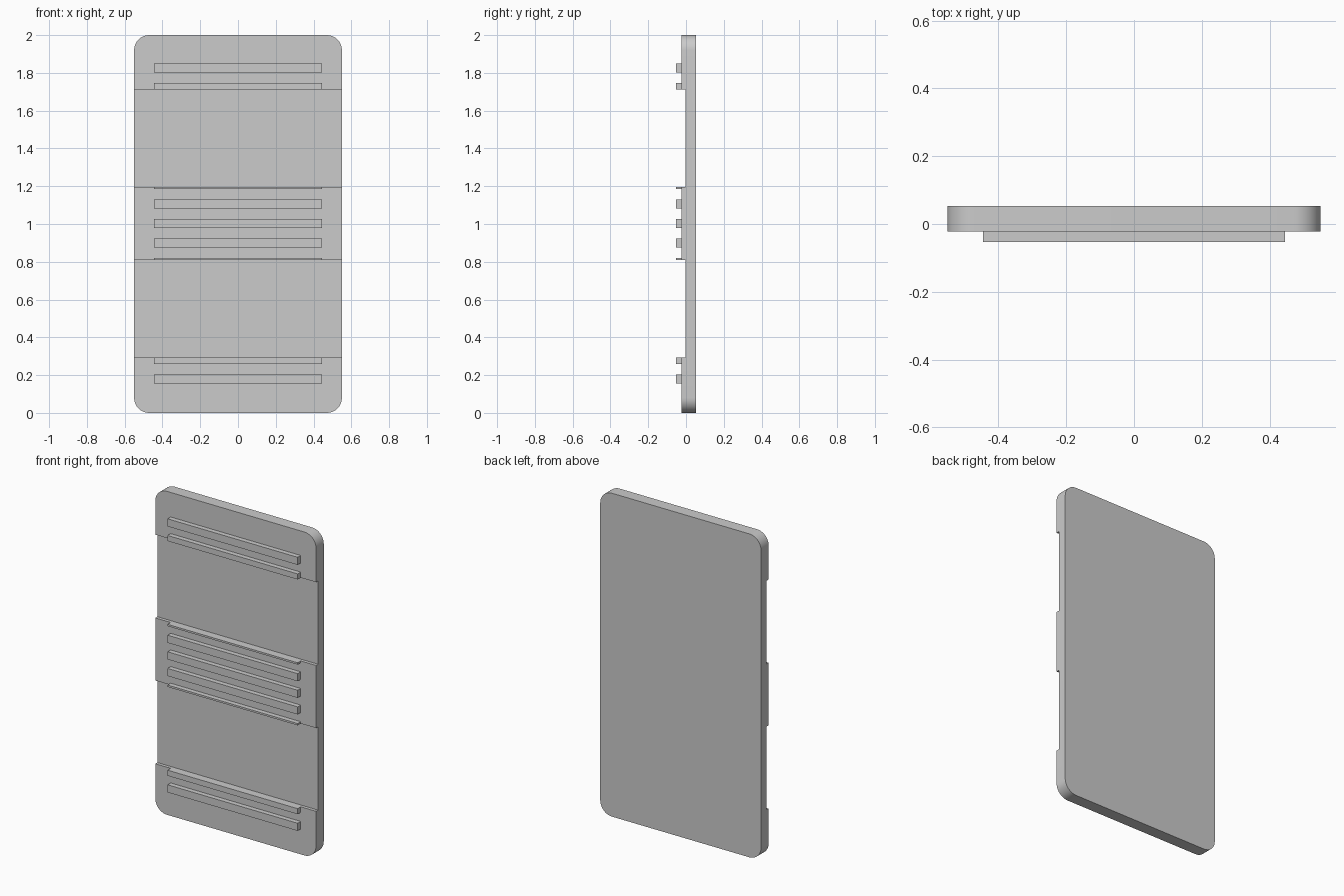
import bpy, bmesh

if "Cube" in bpy.data.objects:
    bpy.data.objects.remove(bpy.data.objects["Cube"])

HALF_W, HEIGHT, RADIUS = 0.55, 2.0, 0.08
BACK, FACE, RECESS, RIB_FRONT = 0.0525, -0.0225, -0.0025, -0.0525
SLOTS = [(0.294, 0.809), (1.196, 1.711)]
MID_Z, PITCH, RIB_H, RIB_HALF_W = 1.0025, 0.1028, 0.047, 0.445


def finish(name, bm):
    bmesh.ops.recalc_face_normals(bm, faces=bm.faces)
    mesh = bpy.data.meshes.new(name)
    bm.to_mesh(mesh)
    bm.free()
    obj = bpy.data.objects.new(name, mesh)
    bpy.context.collection.objects.link(obj)
    return obj


def extrude_x(profile, half_w):
    """Closed (y, z) profile swept from -half_w to half_w."""
    bm = bmesh.new()
    side = bm.faces.new([bm.verts.new((-half_w, y, z)) for y, z in profile])
    out = bmesh.ops.extrude_face_region(bm, geom=[side], use_keep_orig=True)
    moved = [v for v in out["geom"] if isinstance(v, bmesh.types.BMVert)]
    bmesh.ops.translate(bm, verts=moved, vec=(2 * half_w, 0, 0))
    return bm


# Panel: side profile with two recessed bands, outer corners rounded
profile = [(BACK, 0), (FACE, 0)]
for z0, z1 in SLOTS:
    profile += [(FACE, z0), (RECESS, z0), (RECESS, z1), (FACE, z1)]
profile += [(FACE, HEIGHT), (BACK, HEIGHT)]
bm = extrude_x(profile, HALF_W)
corners = [e for e in bm.edges
           if all(abs(v.co.z - HEIGHT / 2) > HEIGHT / 2 - 1e-4 for v in e.verts)
           and abs(e.verts[0].co.y - e.verts[1].co.y) > 0.01]
bmesh.ops.bevel(bm, geom=corners, offset=RADIUS, segments=10, profile=0.5,
                affect='EDGES')
panel = finish("panel", bm)
bpy.context.view_layer.objects.active = panel
panel.select_set(True)
bpy.ops.object.shade_smooth_by_angle()

# Ribs: evenly spaced, trimmed where they run into the recessed bands
for k in range(-8, 9):
    z0 = MID_Z + k * PITCH - RIB_H / 2
    z1 = z0 + RIB_H
    for s0, s1 in SLOTS:
        if s0 < z1 <= s1:
            z1 = s0
        if s0 <= z0 < s1:
            z0 = s1
    if z1 - z0 > 0.002:
        finish(f"rib_{k + 9}", extrude_x(
            [(FACE, z0), (RIB_FRONT, z0), (RIB_FRONT, z1), (FACE, z1)], RIB_HALF_W))
